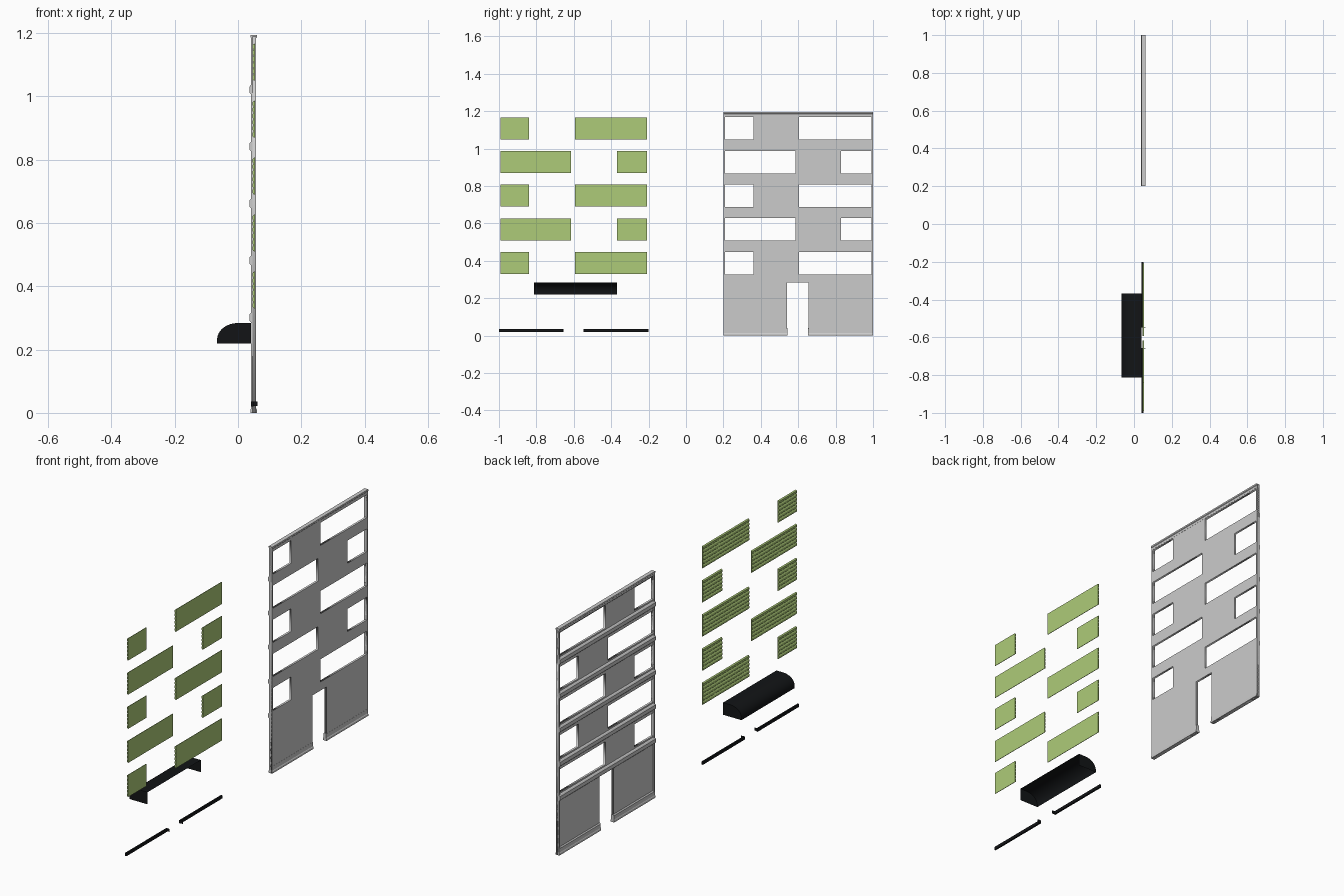
import bpy, bmesh, math
from mathutils import Matrix

if "Cube" in bpy.data.objects:
    bpy.data.objects.remove(bpy.data.objects["Cube"])

GAP = 1.2  # parts laid out beside the wall are shifted by this along y


def material(name, rgb):
    m = bpy.data.materials.new(name)
    m.diffuse_color = (*rgb, 1)
    m.use_nodes = True
    m.node_tree.nodes["Principled BSDF"].inputs["Base Color"].default_value = m.diffuse_color
    return m


GREEN = material("shutter_green", (0.42, 0.60, 0.19))
BLACK = material("matt_black", (0.006, 0.007, 0.008))


def add_mesh(name, mesh, mat=None):
    ob = bpy.data.objects.new(name, mesh)
    bpy.context.collection.objects.link(ob)
    if mat:
        mesh.materials.append(mat)
    return ob


def prism(name, profile, y0, y1, mat=None):
    """Closed x-z profile extruded along y."""
    bm = bmesh.new()
    face = bm.faces.new([bm.verts.new((x, y0, z)) for x, z in profile])
    ext = bmesh.ops.extrude_face_region(bm, geom=[face], use_keep_orig=True)
    verts = [g for g in ext["geom"] if isinstance(g, bmesh.types.BMVert)]
    bmesh.ops.translate(bm, verts=verts, vec=(0, y1 - y0, 0))
    bmesh.ops.recalc_face_normals(bm, faces=bm.faces)
    me = bpy.data.meshes.new(name)
    bm.to_mesh(me)
    bm.free()
    return add_mesh(name, me, mat)


def box(name, x0, x1, y0, y1, z0, z1, mat=None):
    return prism(name, [(x0, z0), (x1, z0), (x1, z1), (x0, z1)], y0, y1, mat)


# Window layout: five rows, alternating narrow-wide and wide-narrow
windows = []
for row in range(5):
    z = 0.328 + 0.18 * row
    spans = [(0.208, 0.362), (0.605, 0.992)] if row % 2 == 0 else [(0.208, 0.585), (0.83, 0.992)]
    windows += [(y0, y1, z, z + 0.12) for y0, y1 in spans]

# Wall panel: flat outline with a door notch and window holes
D0, D1, DOOR_TOP = 0.54, 0.655, 0.283
X_OUT, X_IN = 0.046, 0.057
cu = bpy.data.curves.new("wall_outline", "CURVE")
cu.dimensions = "2D"
cu.fill_mode = "BOTH"
cu.extrude = (X_IN - X_OUT) / 2


def loop(points):
    s = cu.splines.new("POLY")
    s.points.add(len(points) - 1)
    for p, (u, v) in zip(s.points, points):
        p.co = (u, v, 0, 1)
    s.use_cyclic_u = True


loop([(0.2, 0), (D0, 0), (D0, DOOR_TOP), (D1, DOOR_TOP), (D1, 0), (1, 0), (1, 1.19), (0.2, 1.19)])
for y0, y1, z0, z1 in windows:
    loop([(y0, z0), (y1, z0), (y1, z1), (y0, z1)])
tmp = bpy.data.objects.new("wall_outline", cu)
bpy.context.collection.objects.link(tmp)
bpy.context.view_layer.update()
dg = bpy.context.evaluated_depsgraph_get()
wall = bpy.data.meshes.new_from_object(tmp.evaluated_get(dg))
bpy.data.objects.remove(tmp)
wall.transform(Matrix(((0, 0, 1, (X_OUT + X_IN) / 2), (1, 0, 0, 0), (0, 1, 0, 0), (0, 0, 0, 1))))
add_mesh("wall_panel", wall)

# Corner pilasters
for side, y in (("left", 0.2), ("right", 0.992)):
    box(f"pilaster_{side}", 0.041, X_IN + 0.0005, y, y + 0.008, 0, 1.19)

# Moulded ledges under each window row
for row in range(5):
    z = 0.287 + 0.18 * row
    prism(f"ledge_{row}", [(0.048, z - 0.004), (0.041, z), (0.036, z + 0.005), (0.036, z + 0.024),
                           (0.041, z + 0.03), (0.048, z + 0.034)], 0.2, 1.0)

# Top cornice
prism("cornice", [(0.048, 1.168), (0.042, 1.174), (0.042, 1.184), (0.039, 1.187), (0.039, 1.195),
                  (0.06, 1.195), (0.06, 1.187), (0.0575, 1.184), (0.0575, 1.172)], 0.2, 1.0)

# Plinths either side of the door
for side, y0, y1 in (("left", 0.2, D0 + 0.003), ("right", D1 - 0.003, 1.0)):
    prism(f"plinth_{side}", [(0.039, 0), (0.06, 0), (0.06, 0.01), (0.0575, 0.014), (0.0575, 0.036),
                             (0.046, 0.04), (0.041, 0.034), (0.041, 0.014), (0.039, 0.01)], y0, y1)

# Shutters: flat back, scalloped slats on the street side
SLATS = 6
for i, (y0, y1, z0, z1) in enumerate(windows):
    z0, z1 = z0 + 0.002, z1 - 0.001
    h = (z1 - z0) / SLATS
    prof = [(0.053, z1), (0.053, z0)]
    for k in range(SLATS):
        z = z0 + k * h
        prof += [(0.0495, z + 0.001), (0.046, z + 0.25 * h), (0.046, z + 0.75 * h)]
    prof.append((0.0495, z1 - 0.001))
    prism(f"shutter_{i}", prof, y0 - GAP + 0.001, y1 - GAP - 0.001, GREEN)

# Black base trims with a short return at the door
for side, y0, y1, yr in (("left", 0.2, D0 + 0.004, D0), ("right", D1 - 0.004, 1.0, D1 - 0.004)):
    box(f"base_trim_{side}", 0.041, 0.049, y0 - GAP, y1 - GAP, 0.02, 0.036, BLACK)
    box(f"trim_return_{side}", 0.049, 0.061, yr - GAP, yr + 0.004 - GAP, 0.022, 0.036, BLACK)

# Awning: rounded shell with end caps, open at the back and underneath
Y0, Y1 = -0.812, -0.368
arc = [(-0.066, 0.22)]
for k in range(13):
    a = math.pi / 2 * k / 12
    arc.append((-0.066 * math.cos(a), 0.232 + 0.052 * math.sin(a)))
arc.append((0.041, 0.284))
bm = bmesh.new()
rows = [[bm.verts.new((x, y, z)) for x, z in arc] for y in (Y0, Y1)]
for k in range(len(arc) - 1):
    bm.faces.new((rows[0][k], rows[1][k], rows[1][k + 1], rows[0][k + 1]))
for r, y in zip(rows, (Y0, Y1)):
    cap = r + [bm.verts.new((0.041, y, 0.22))]
    bm.faces.new(cap if y == Y1 else cap[::-1])
me = bpy.data.meshes.new("awning")
bmesh.ops.recalc_face_normals(bm, faces=bm.faces)
bm.to_mesh(me)
bm.free()
awning = add_mesh("awning", me, BLACK)
bpy.context.view_layer.objects.active = awning
awning.select_set(True)
bpy.ops.object.shade_smooth_by_angle(angle=math.radians(40))
